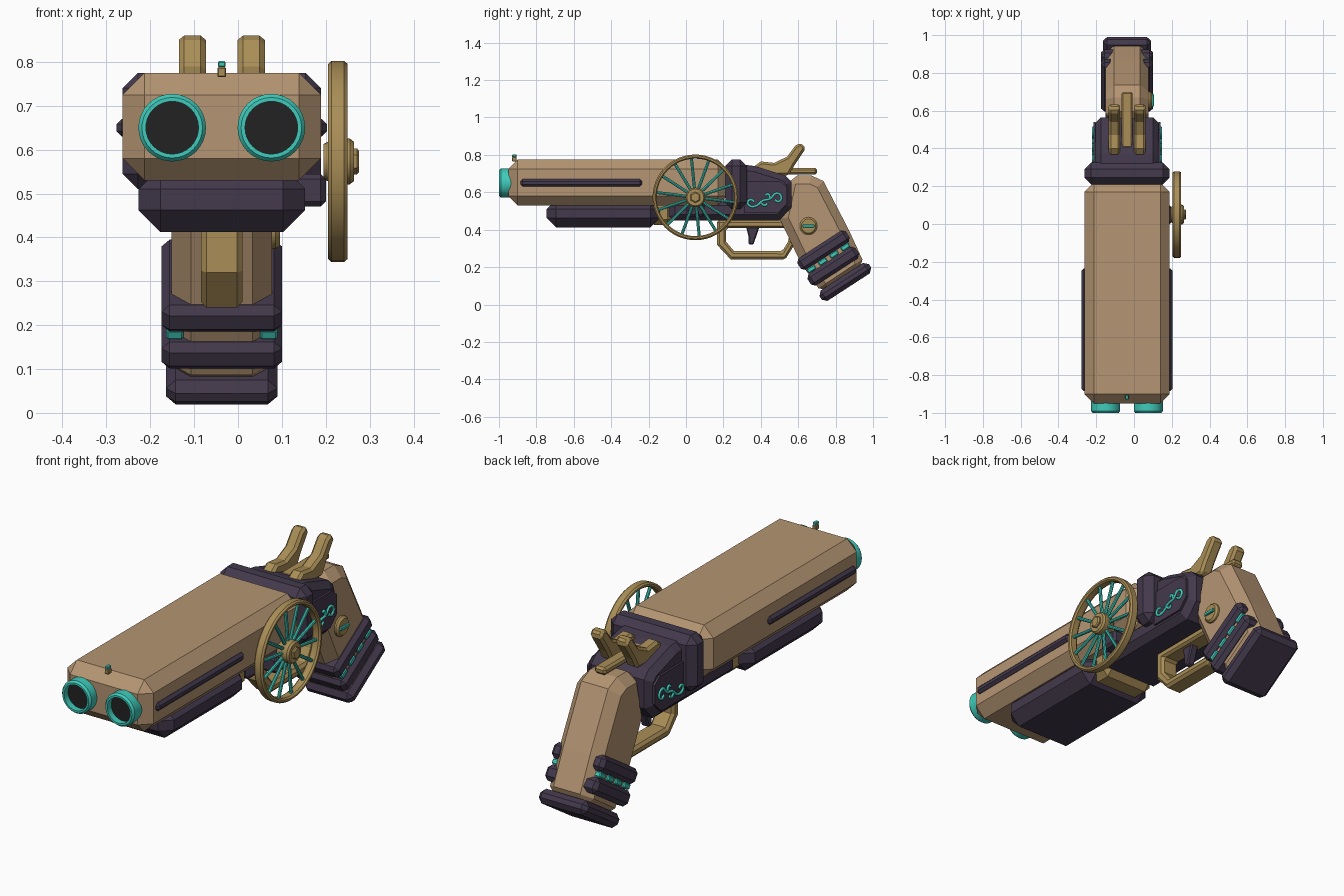
import bpy, bmesh, math
from mathutils import Matrix, Vector

if "Cube" in bpy.data.objects:
    bpy.data.objects.remove(bpy.data.objects["Cube"], do_unlink=True)

CX = -0.037                      # centre plane of the body
TILT = math.radians(33)          # lean of the grip


def material(name, r, g, b):
    m = bpy.data.materials.new(name)
    m.use_nodes = True
    m.diffuse_color = (r, g, b, 1)
    m.node_tree.nodes["Principled BSDF"].inputs["Base Color"].default_value = (r, g, b, 1)
    return m


TAN = material("tan", 0.46, 0.30, 0.17)
GOLD = material("old gold", 0.40, 0.27, 0.095)
PURPLE = material("dark purple", 0.056, 0.041, 0.072)
TEAL = material("teal", 0.05, 0.60, 0.50)
BLACK = material("bore black", 0.016, 0.016, 0.016)


def finish(name, bm, mat, bevel=0, smooth=False):
    bmesh.ops.recalc_face_normals(bm, faces=bm.faces)
    me = bpy.data.meshes.new(name)
    bm.to_mesh(me)
    bm.free()
    me.materials.append(mat)
    ob = bpy.data.objects.new(name, me)
    bpy.context.collection.objects.link(ob)
    if bevel:
        mod = ob.modifiers.new("Bevel", "BEVEL")
        mod.width = bevel
        mod.segments = 1
        mod.limit_method = "ANGLE"
        mod.angle_limit = math.radians(50)
    if smooth:
        bpy.ops.object.select_all(action="DESELECT")
        ob.select_set(True)
        bpy.context.view_layer.objects.active = ob
        bpy.ops.object.shade_smooth_by_angle(angle=math.radians(30))
    return ob


def box(name, mat, x, y, z, bevel=0.0, pivot=None):
    """Box from ranges; with a (y, z) pivot it is tilted along the grip."""
    bm = bmesh.new()
    bmesh.ops.create_cube(bm, size=1)
    for v in bm.verts:
        v.co = Vector([(a + b) / 2 + c * (b - a) for (a, b), c in zip((x, y, z), v.co)])
    if pivot:
        bm.transform(Matrix.Translation((0, *pivot)) @ Matrix.Rotation(TILT, 4, "X"))
    return finish(name, bm, mat, bevel)


def mid(half, centre=CX):
    return (centre - half, centre + half)


def prism(name, mat, x, outline, inner=None, bevel=0.0):
    """Side outline (y, z) extruded across x; an inner outline leaves a hole."""
    bm = bmesh.new()
    out = [bm.verts.new((x[0], *p)) for p in outline]
    if inner:
        inn = [bm.verts.new((x[0], *p)) for p in inner]
        for i in range(len(out)):
            j = (i + 1) % len(out)
            bm.faces.new((out[i], out[j], inn[j], inn[i]))
    else:
        bm.faces.new(out)
    res = bmesh.ops.extrude_face_region(bm, geom=bm.faces[:])
    moved = [g for g in res["geom"] if isinstance(g, bmesh.types.BMVert)]
    bmesh.ops.translate(bm, verts=moved, vec=(x[1] - x[0], 0, 0))
    return finish(name, bm, mat, bevel)


def lathe(name, mat, profile, centre, axis, closed=False, steps=32):
    """Spin (radius, height) points about +x ('X') or -y ('Y')."""
    bm = bmesh.new()
    vs = [bm.verts.new((r, 0, h)) for r, h in profile]
    pairs = list(zip(vs, vs[1:])) + ([(vs[-1], vs[0])] if closed else [])
    edges = [bm.edges.new(p) for p in pairs]
    bmesh.ops.spin(bm, geom=vs + edges, cent=(0, 0, 0), axis=(0, 0, 1),
                   angle=math.tau, steps=steps, use_merge=True)
    bmesh.ops.remove_doubles(bm, verts=bm.verts, dist=1e-4)
    turn = Matrix.Rotation(math.pi / 2, 4, "Y" if axis == "X" else "X")
    bm.transform(Matrix.Translation(centre) @ turn)
    return finish(name, bm, mat, smooth=True)


# Barrel housing, rails and fore-end
box("barrel_housing", TAN, mid(0.226), (-0.95, 0.22), (0.53, 0.775), 0.05)
for side, label in ((1, "left"), (-1, "right")):
    box(label + "_rail", PURPLE, mid(0.02, CX + side * 0.22), (-0.885, -0.235), (0.63, 0.67), 0.012)
box("fore_end", PURPLE, mid(0.19), (-0.745, -0.14), (0.412, 0.56), 0.05)
box("fore_end_bracket", GOLD, mid(0.14), (-0.2, -0.07), (0.425, 0.56), 0.03)

# Muzzles
for x, label in ((-0.15, "right"), (0.076, "left")):
    lathe(label + "_muzzle_ring", TEAL,
          [(0.06, 0.08), (0.069, 0.08), (0.077, 0.07), (0.077, 0), (0.06, 0)],
          (x, -0.92, 0.65), "Y", closed=True)
    lathe(label + "_bore", BLACK, [(0, 0.05), (0.062, 0.05), (0.062, 0), (0, 0)],
          (x, -0.92, 0.65), "Y")

# Front sight
box("sight_base", GOLD, mid(0.01), (-0.93, -0.905), (0.765, 0.788), 0.003)
box("sight_bead", TEAL, mid(0.009), (-0.93, -0.905), (0.788, 0.802), 0.003)

# Receiver
box("receiver_collar", PURPLE, mid(0.226), (0.21, 0.325), (0.51, 0.775), 0.035)
prism("receiver", PURPLE, mid(0.168),
      [(-0.09, 0.56), (-0.09, 0.47), (-0.07, 0.45), (0.5, 0.45), (0.565, 0.52),
       (0.565, 0.655), (0.53, 0.69), (0.37, 0.74), (0.29, 0.75), (0.25, 0.56)], bevel=0.03)
for side, label in ((1, "left"), (-1, "right")):
    prism(label + "_side_plate", PURPLE, mid(0.006, CX + side * 0.172),
          [(0.31, 0.49), (0.49, 0.49), (0.54, 0.54), (0.54, 0.63), (0.5, 0.66), (0.31, 0.66)])
    # Scroll inlay
    cu = bpy.data.curves.new(label + "_scroll", "CURVE")
    cu.dimensions = "3D"
    cu.bevel_depth = 0.007
    cu.bevel_resolution = 1
    cu.resolution_u = 4
    cu.use_fill_caps = True
    for pts in ([(.365, .55), (.345, .56), (.33, .545), (.345, .525), (.38, .53), (.41, .555),
                 (.45, .565), (.485, .595), (.51, .575), (.495, .55), (.475, .56)],
                [(.4, .545), (.42, .53), (.435, .54)], [(.45, .565), (.44, .59), (.425, .585)]):
        sp = cu.splines.new("BEZIER")
        sp.bezier_points.add(len(pts) - 1)
        for bp, p in zip(sp.bezier_points, pts):
            bp.co = (CX + side * 0.179, *p)
            bp.handle_left_type = bp.handle_right_type = "AUTO"
    cu.materials.append(TEAL)
    bpy.context.collection.objects.link(bpy.data.objects.new(label + "_scroll", cu))

# Hammers and tang
hammer = [(0.36, 0.69), (0.36, 0.735), (0.40, 0.765), (0.47, 0.757), (0.54, 0.79),
          (0.585, 0.85), (0.615, 0.865), (0.64, 0.835), (0.58, 0.745), (0.55, 0.69)]
for x, label in ((-0.104, "right"), (0.03, "left")):
    prism(label + "_hammer", GOLD, mid(0.031, x), hammer, bevel=0.012)
box("tang", GOLD, mid(0.03), (0.4, 0.7), (0.695, 0.73), 0.01)

# Trigger and guard
prism("trigger_guard", GOLD, mid(0.047),
      [(0.165, 0.45), (0.165, 0.32), (0.24, 0.24), (0.53, 0.24), (0.58, 0.32), (0.62, 0.45)],
      [(0.215, 0.41), (0.215, 0.335), (0.257, 0.285), (0.515, 0.285), (0.545, 0.335), (0.56, 0.41)],
      bevel=0.012)
prism("trigger", PURPLE, mid(0.02),
      [(0.32, 0.42), (0.335, 0.36), (0.335, 0.32), (0.36, 0.32), (0.395, 0.42)], bevel=0.006)

# Grip
prism("grip", TAN, mid(0.115),
      [(0.50, 0.46), (0.55, 0.69), (0.67, 0.69), (0.735, 0.66), (0.87, 0.40),
       (0.962, 0.2), (0.735, 0.05), (0.615, 0.22)], bevel=0.045)

# Grip bands, studs and butt cap
upper, lower, butt = (0.735, 0.29), (0.789, 0.206), (0.848, 0.122)
for side, label in ((1, "left"), (-1, "right")):
    box(label + "_upper_band", PURPLE, mid(0.032, CX + side * 0.105),
        (-0.155, 0.155), (-0.036, 0.036), 0.018, upper)
    for i in range(4):
        box(f"{label}_stud_{i + 1}", TEAL, mid(0.02, CX + side * 0.107),
            mid(0.025, -0.108 + 0.072 * i), (0.038, 0.064), 0.005, lower)
box("upper_band_front", PURPLE, mid(0.137), (-0.155, -0.1), (-0.036, 0.036), 0.018, upper)
box("lower_band", PURPLE, mid(0.137), (-0.155, 0.15), (-0.036, 0.036), 0.018, lower)
box("butt_cap", PURPLE, mid(0.127), (-0.155, 0.16), (-0.036, 0.03), 0.022, butt)

# Grip medallion
lathe("medallion", GOLD, [(0, 0.03), (0.038, 0.03), (0.047, 0.02), (0.047, 0), (0, 0)],
      (0.066, 0.655, 0.42), "X", steps=20)
box("medallion_bar", TEAL, (0.09, 0.105), mid(0.032, 0.655), (0.412, 0.428), 0.003)

# Side wheel
WY, WZ = 0.05, 0.573
box("axle_block", PURPLE, (0.08, 0.2), (0.0, 0.1), (0.47, 0.545), 0.012)
lathe("wheel_rim", GOLD,
      [(0.207, 0.008), (0.213, 0), (0.222, 0), (0.229, 0.008),
       (0.229, 0.037), (0.222, 0.045), (0.213, 0.045), (0.207, 0.037)],
      (0.205, WY, WZ), "X", closed=True, steps=48)
lathe("wheel_hub", GOLD,
      [(0, 0), (0.04, 0), (0.045, 0.01), (0.052, 0.025), (0.052, 0.06), (0.045, 0.069), (0, 0.069)],
      (0.195, WY, WZ), "X", steps=24)
lathe("hub_nut", GOLD, [(0, 0.015), (0.024, 0.015), (0.03, 0.01), (0.03, 0), (0, 0)],
      (0.261, WY, WZ), "X", steps=6)
bm = bmesh.new()
for i in range(14):
    place = (Matrix.Translation((0.228, WY, WZ)) @ Matrix.Rotation(math.tau * i / 14 + 0.1, 4, "X")
             @ Matrix.Translation((0, 0, 0.13)))
    bmesh.ops.create_cone(bm, cap_ends=True, segments=8, radius1=0.008, radius2=0.008,
                          depth=0.17, matrix=place)
finish("wheel_spokes", bm, TEAL)
